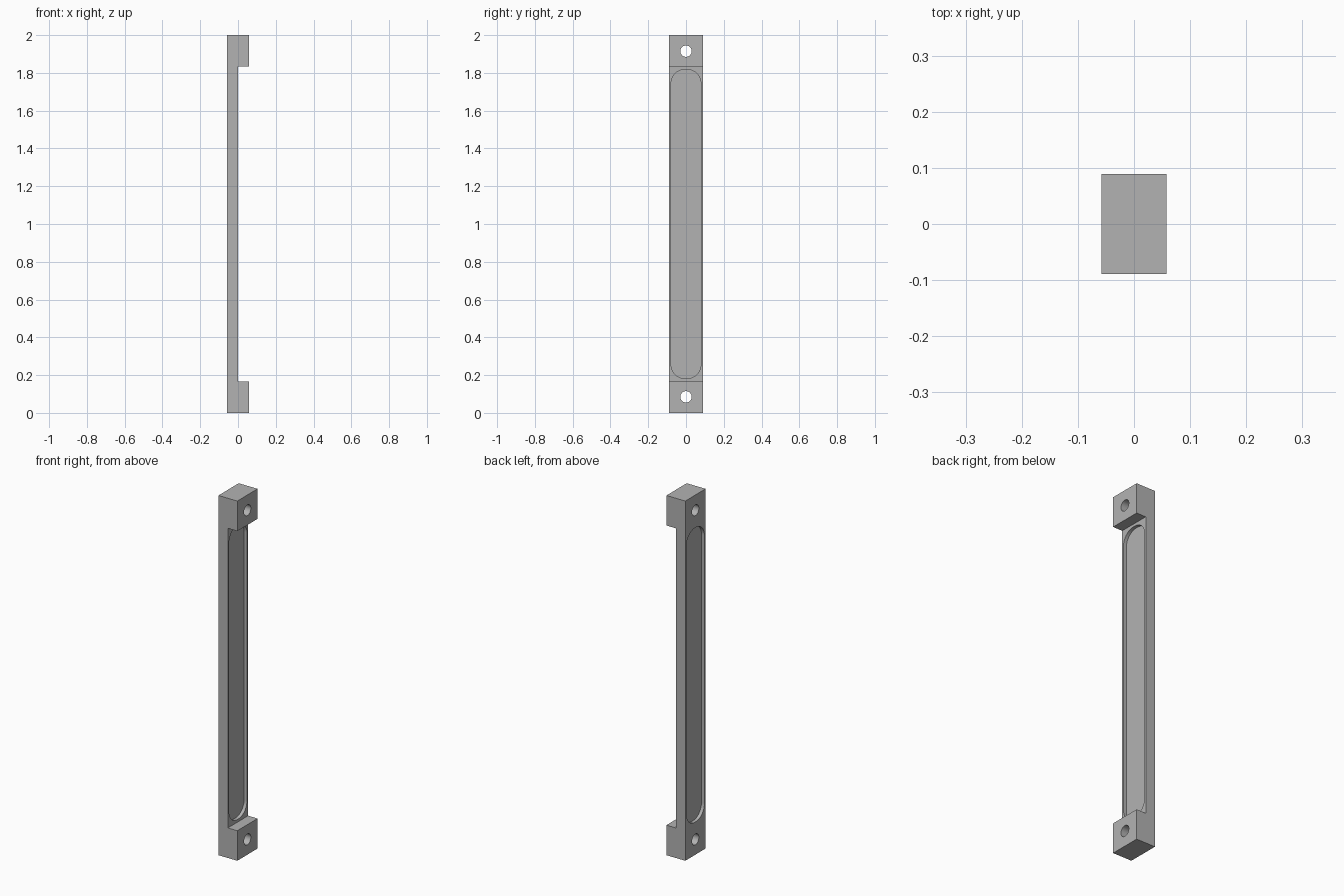
import bpy, bmesh
from math import sin, cos, pi

cube = bpy.data.objects.get("Cube")
if cube:
    bpy.data.objects.remove(cube)

WIDTH = 0.178        # along y
BACK, FACE, FOOT = -0.058, 0.0, 0.058
FOOT_H = 0.167
POCKET_DEPTH = 0.018

grey = bpy.data.materials.new("grey")
grey.use_nodes = True
colour = (0.45, 0.45, 0.45, 1)
grey.diffuse_color = colour
grey.node_tree.nodes["Principled BSDF"].inputs["Base Color"].default_value = colour


def prism(name, outline, offset):
    """Extrude a closed outline of 3D points by an offset vector."""
    bm = bmesh.new()
    face = bm.faces.new([bm.verts.new(p) for p in outline])
    new = bmesh.ops.extrude_face_region(bm, geom=[face])["geom"]
    bmesh.ops.translate(bm, vec=offset,
                        verts=[v for v in new if isinstance(v, bmesh.types.BMVert)])
    bmesh.ops.recalc_face_normals(bm, faces=bm.faces)
    mesh = bpy.data.meshes.new(name)
    bm.to_mesh(mesh)
    bm.free()
    obj = bpy.data.objects.new(name, mesh)
    bpy.context.collection.objects.link(obj)
    mesh.materials.append(grey)
    return obj


def rounded(x, half_w, z0, z1, r, steps=16):
    """Rounded rectangle in the plane at x."""
    points = []
    corners = [(half_w - r, z1 - r), (r - half_w, z1 - r),
               (r - half_w, z0 + r), (half_w - r, z0 + r)]
    for quarter, (cy, cz) in enumerate(corners):
        for i in range(steps + 1):
            a = (quarter + i / steps) * pi / 2
            points.append((x, cy + r * cos(a), cz + r * sin(a)))
    return points


def circle(x, z, r, steps=32):
    return [(x, r * cos(2 * pi * i / steps), z + r * sin(2 * pi * i / steps))
            for i in range(steps)]


# Bar with a foot at each end
profile = [(BACK, 0), (FOOT, 0), (FOOT, FOOT_H), (FACE, FOOT_H),
           (FACE, 2 - FOOT_H), (FOOT, 2 - FOOT_H), (FOOT, 2), (BACK, 2)]
handle = prism("pull_handle", [(x, -WIDTH / 2, z) for x, z in profile], (0, WIDTH, 0))

# Shallow pockets on both faces of the bar, screw holes through the feet
cutters = []
for name, start, depth in (("inner_pocket", FACE - POCKET_DEPTH, 0.03),
                           ("outer_pocket", BACK + POCKET_DEPTH, -0.03)):
    outline = rounded(start, 0.079, 0.182, 1.818, 0.074)
    cutters.append(prism(name, outline, (depth, 0, 0)))
for name, z in (("lower_hole", 0.085), ("upper_hole", 1.915)):
    cutters.append(prism(name, circle(-0.1, z, 0.03), (0.2, 0, 0)))

bpy.context.view_layer.objects.active = handle
for cutter in cutters:
    cutter.hide_render = True
    mod = handle.modifiers.new(cutter.name, "BOOLEAN")
    mod.operation = "DIFFERENCE"
    mod.solver = "EXACT"
    mod.object = cutter
    bpy.ops.object.modifier_apply(modifier=mod.name)
    bpy.data.objects.remove(cutter)

# Smooth the curved walls, keep the edges sharp
bpy.ops.object.select_all(action="DESELECT")
handle.select_set(True)
bpy.ops.object.shade_smooth_by_angle(angle=pi / 6)
